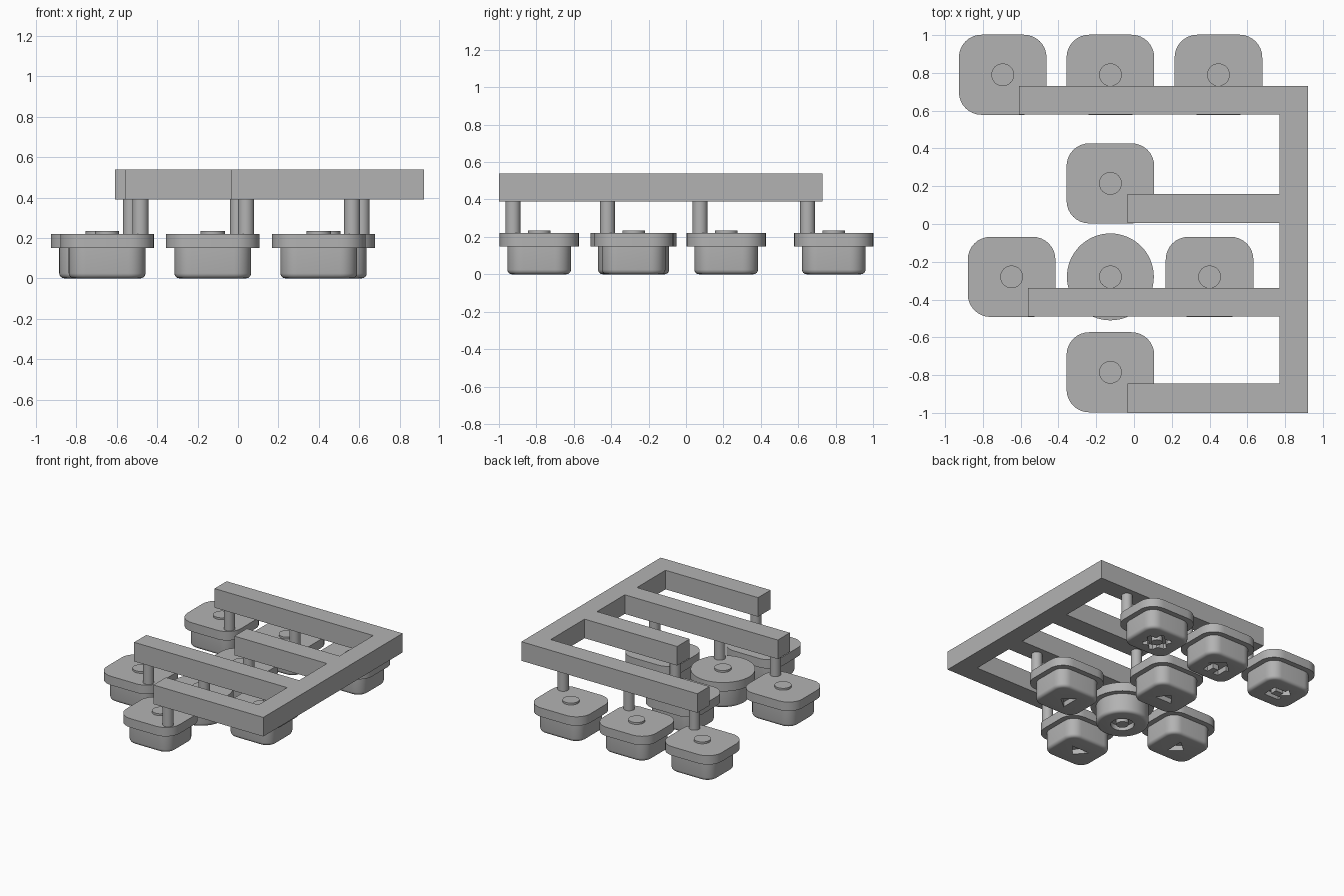
import bpy, bmesh
from math import cos, sin, pi, radians

cube = bpy.data.objects.get("Cube")
if cube:
    bpy.data.objects.remove(cube)

grey = bpy.data.materials.new("plain grey plastic")
grey.use_nodes = True
COLOR = (0.45, 0.45, 0.45, 1)
grey.diffuse_color = COLOR
grey.node_tree.nodes["Principled BSDF"].inputs["Base Color"].default_value = COLOR


def rounded_rect(hx, hy, r, steps=8):
    """Outline of a rectangle with rounded corners."""
    points = []
    for k, (sx, sy) in enumerate([(1, 1), (-1, 1), (-1, -1), (1, -1)]):
        for i in range(steps + 1):
            a = pi / 2 * (k + i / steps)
            points.append((sx * (hx - r) + r * cos(a), sy * (hy - r) + r * sin(a)))
    return points


def circle(r, n=40):
    return [(r * cos(2 * pi * i / n), r * sin(2 * pi * i / n)) for i in range(n)]


def turned(points, angle):
    c, s = cos(angle), sin(angle)
    return [(x * c - y * s, x * s + y * c) for x, y in points]


def prism(name, outline, z0, z1, at=(0, 0), bevel=0):
    """Extrude an outline from z0 to z1, optionally rounding its lower rim."""
    bm = bmesh.new()
    face = bm.faces.new([bm.verts.new((x + at[0], y + at[1], z0)) for x, y in outline])
    top = bmesh.ops.extrude_face_region(bm, geom=[face])["geom"]
    bmesh.ops.translate(bm, vec=(0, 0, z1 - z0),
                        verts=[g for g in top if isinstance(g, bmesh.types.BMVert)])
    bmesh.ops.recalc_face_normals(bm, faces=bm.faces)
    if bevel:
        rim = [e for e in bm.edges if all(abs(v.co.z - z0) < 1e-5 for v in e.verts)]
        bmesh.ops.bevel(bm, geom=rim, offset=bevel, segments=4, profile=0.5, affect='EDGES')
    mesh = bpy.data.meshes.new(name)
    bm.to_mesh(mesh)
    bm.free()
    mesh.materials.append(grey)
    obj = bpy.data.objects.new(name, mesh)
    bpy.context.collection.objects.link(obj)
    return obj


def activate(obj):
    bpy.ops.object.select_all(action='DESELECT')
    obj.select_set(True)
    bpy.context.view_layer.objects.active = obj


def smooth(obj):
    activate(obj)
    bpy.ops.object.shade_smooth_by_angle(angle=radians(35))


def engrave(body, outline, at):
    """Sink an icon into the underside of a button."""
    cutter = prism("icon_cutter", outline, -0.05, ICON_DEPTH, at)
    cutter.hide_render = True
    activate(body)
    mod = body.modifiers.new("icon", 'BOOLEAN')
    mod.operation, mod.solver, mod.object = 'DIFFERENCE', 'EXACT', cutter
    bpy.ops.object.modifier_apply(modifier=mod.name)
    bpy.data.objects.remove(cutter)


# Icon outlines
ICON_DEPTH = 0.04
arrow = [(0.055, 0), (-0.035, 0.075), (-0.035, -0.075)]
house = [(0, 0.1), (-0.1, 0.01), (-0.07, 0.01), (-0.07, -0.08), (-0.025, -0.08),
         (-0.025, -0.02), (0.025, -0.02), (0.025, -0.08), (0.07, -0.08),
         (0.07, 0.01), (0.1, 0.01)]
hook = [(-0.09, 0.035), (-0.03, 0.085), (-0.03, 0.05), (0.07, 0.05), (0.07, -0.07),
        (-0.06, -0.07), (-0.06, -0.035), (0.035, -0.035), (0.035, 0.02),
        (-0.03, 0.02), (-0.03, -0.015)]
gear = [(r * cos(2 * pi * (i + 0.5) / 24), r * sin(2 * pi * (i + 0.5) / 24))
        for i, r in enumerate([0.105, 0.105, 0.075, 0.075] * 6)]

# Buttons: name, centre, engraved icon, centre island radius
LEFT, MID = 0.447, -0.125
ROW = -0.28
buttons = [
    ("settings", (LEFT, 0.79), gear, 0.04),
    ("home", (MID, 0.79), house, 0),
    ("back", (-0.695, 0.79), hook, 0),
    ("up", (MID, 0.215), turned(arrow, pi / 2), 0),
    ("down", (MID, -0.785), turned(arrow, -pi / 2), 0),
    ("left", (0.40, ROW), arrow, 0),
    ("right", (-0.648, ROW), turned(arrow, pi), 0),
    ("select", (MID, ROW), circle(0.085), 0.045),
]

for name, at, icon, island in buttons:
    is_round = name == "select"
    body_outline = circle(0.19, 64) if is_round else rounded_rect(0.19, 0.17, 0.085)
    flange_outline = circle(0.23, 64) if is_round else rounded_rect(0.232, 0.212, 0.12)
    body = prism(name + "_button_body", body_outline, 0, 0.15, at, bevel=0.025)
    engrave(body, icon, at)
    smooth(body)
    smooth(prism(name + "_button_flange", flange_outline, 0.15, 0.22, at))
    smooth(prism(name + "_button_nub", circle(0.06), 0.22, 0.235, at))
    if island:
        smooth(prism(name + "_icon_centre", circle(island), 0, ICON_DEPTH, at))
    # Post joining the button to the frame
    dx = 0.125 if is_round else 0.165
    smooth(prism(name + "_post", circle(0.04, 32), 0.22, 0.39, (at[0] + dx, at[1] - 0.14)))

# Comb-shaped frame: a spine with four arms
SPINE_IN, SPINE_OUT = 0.77, 0.92
arms = [(-1.0, -0.845, -0.035), (-0.49, -0.34, -0.56),
        (0.005, 0.16, -0.035), (0.58, 0.73, -0.61)]
outline = [(SPINE_OUT, 0.73), (SPINE_OUT, -1.0)]
for y0, y1, tip in arms:
    outline += [(SPINE_IN, y0), (tip, y0), (tip, y1), (SPINE_IN, y1)]
# The end arms run flush with the spine, so drop their doubled corners
outline = [p for p in outline if p not in ((SPINE_IN, -1.0), (SPINE_IN, 0.73))]
prism("frame", outline, 0.39, 0.54)
